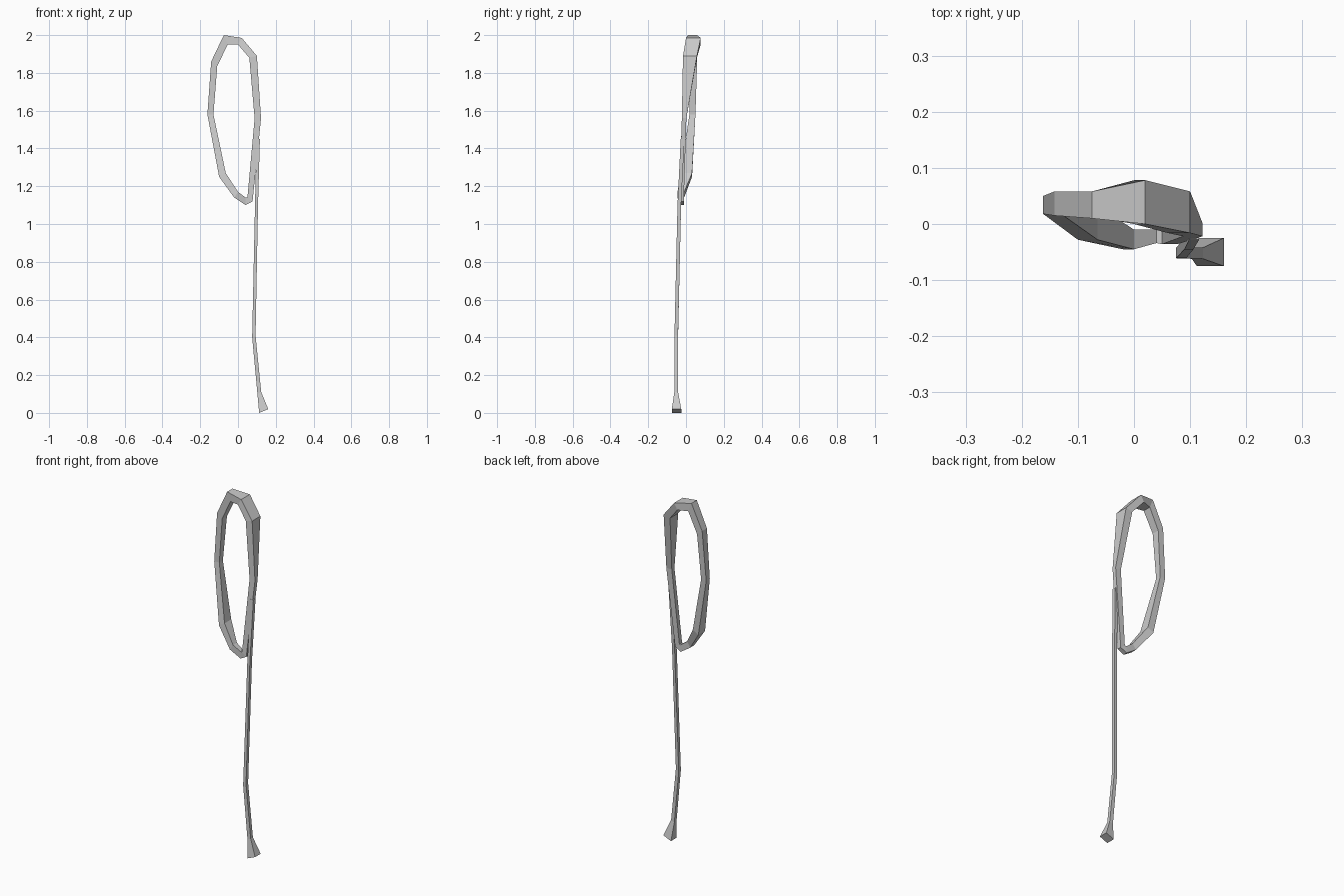
import bpy, bmesh


def band(name, sections, closed):
    """Four-sided strip; section = (x1, z1, x2, z2, front y, back y)."""
    bm = bmesh.new()
    rings = []
    for x1, z1, x2, z2, yf, yb in sections:
        corners = [(x1, yf, z1), (x1, yb, z1), (x2, yb, z2), (x2, yf, z2)]
        rings.append([bm.verts.new(c) for c in corners])
    pairs = list(zip(rings, rings[1:]))
    if closed:
        pairs.append((rings[-1], rings[0]))
    else:
        bm.faces.new(rings[0])
        bm.faces.new(rings[-1][::-1])
    for a, b in pairs:
        for i in range(4):
            j = (i + 1) % 4
            bm.faces.new((a[i], a[j], b[j], b[i]))
    bmesh.ops.recalc_face_normals(bm, faces=bm.faces)
    mesh = bpy.data.meshes.new(name)
    bm.to_mesh(mesh)
    bm.free()
    obj = bpy.data.objects.new(name, mesh)
    bpy.context.collection.objects.link(obj)
    return obj


# Twisted closed loop: outer edge, inner edge, depth range
band("loop", [
    (-0.075, 2.00, -0.055, 1.95, 0.01, 0.058),
    (0.02, 1.985, 0.00, 1.95, 0.00, 0.078),
    (0.10, 1.89, 0.06, 1.88, -0.016, 0.058),
    (0.122, 1.56, 0.088, 1.56, -0.022, 0.002),
    (0.077, 1.12, 0.05, 1.14, -0.036, -0.012),
    (0.04, 1.10, 0.04, 1.14, -0.034, -0.010),
    (-0.02, 1.14, 0.00, 1.17, -0.045, -0.010),
    (-0.10, 1.25, -0.065, 1.27, -0.028, 0.032),
    (-0.162, 1.58, -0.13, 1.58, 0.018, 0.05),
    (-0.142, 1.86, -0.11, 1.835, 0.015, 0.058),
], True)

# Long tail hanging from the loop, flared at its lower end
band("tail", [
    (0.116, 1.45, 0.098, 1.45, -0.028, -0.008),
    (0.106, 1.10, 0.09, 1.10, -0.045, -0.026),
    (0.093, 0.41, 0.075, 0.40, -0.061, -0.042),
    (0.123, 0.11, 0.103, 0.10, -0.062, -0.042),
    (0.160, 0.02, 0.112, 0.00, -0.075, -0.025),
], False)
